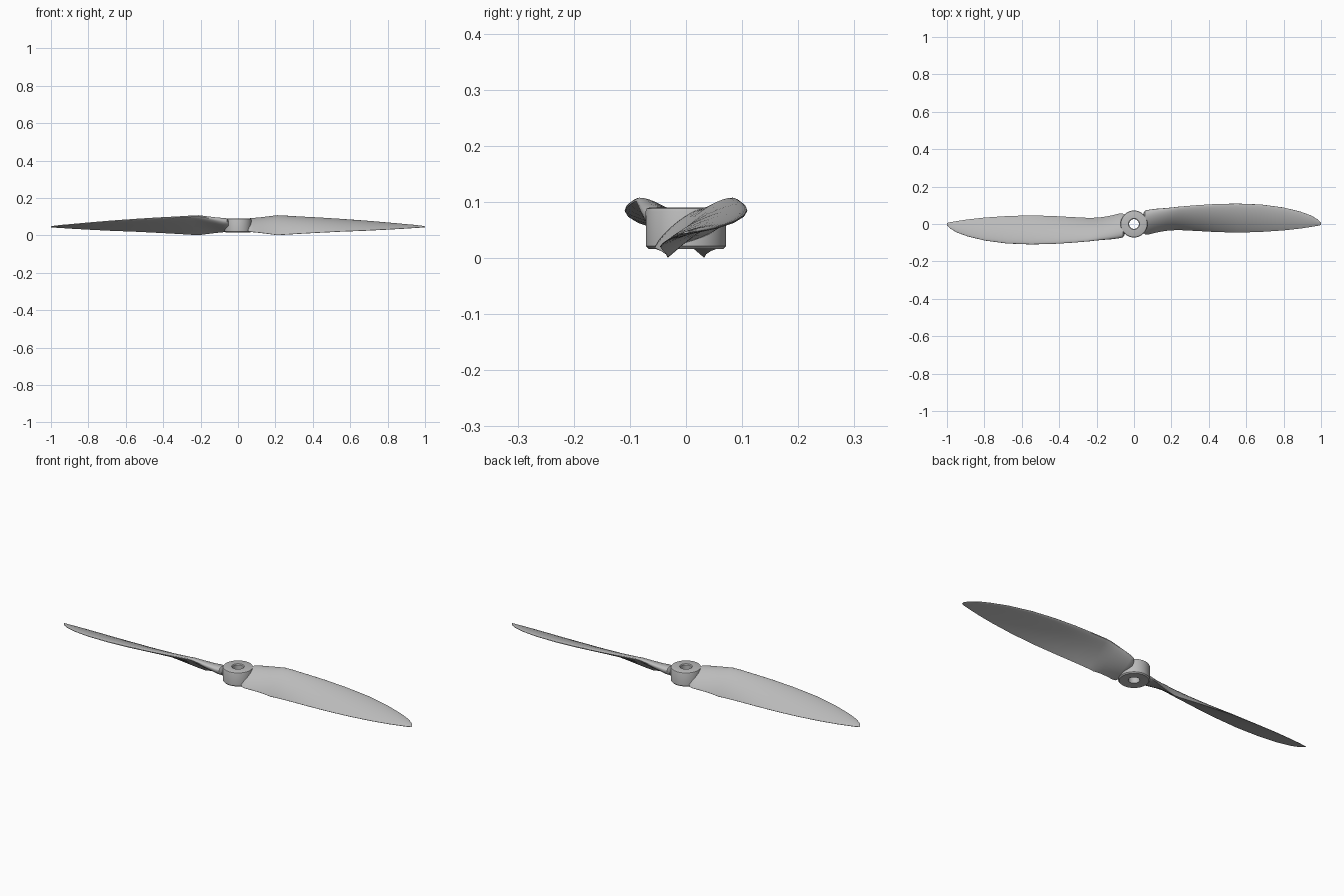
import bpy
import math
from mathutils import Vector

cube = bpy.data.objects.get("Cube")
if cube:
    bpy.data.objects.remove(cube)

grey = bpy.data.materials.new("light grey plastic")
grey.use_nodes = True
colour = (0.5, 0.5, 0.5, 1)
grey.diffuse_color = colour
grey.node_tree.nodes["Principled BSDF"].inputs["Base Color"].default_value = colour


def loft(name, rings, closed=False):
    """Skin a list of equal rings; cap the ends unless the loft closes on itself."""
    count, sides = len(rings), len(rings[0])
    verts = [point for ring in rings for point in ring]
    faces = []
    for r in range(count if closed else count - 1):
        low, high = r * sides, (r + 1) % count * sides
        for i in range(sides):
            j = (i + 1) % sides
            faces.append((low + i, low + j, high + j, high + i))
    if not closed:
        faces.append(tuple(reversed(range(sides))))
        faces.append(tuple(range((count - 1) * sides, count * sides)))
    mesh = bpy.data.meshes.new(name)
    mesh.from_pydata(verts, [], faces)
    mesh.materials.append(grey)
    part = bpy.data.objects.new(name, mesh)
    bpy.context.collection.objects.link(part)
    bpy.ops.object.select_all(action='DESELECT')
    part.select_set(True)
    bpy.context.view_layer.objects.active = part
    bpy.ops.object.mode_set(mode='EDIT')
    bpy.ops.mesh.select_all(action='SELECT')
    bpy.ops.mesh.normals_make_consistent(inside=False)
    bpy.ops.object.mode_set(mode='OBJECT')
    bpy.ops.object.shade_smooth_by_angle(angle=math.radians(35))
    return part


def circle(radius, z, sides=64):
    turn = math.tau / sides
    return [(radius * math.cos(i * turn), radius * math.sin(i * turn), z)
            for i in range(sides)]


def airfoil(x, trail_y, trail_z, lead_y, lead_z, thick, camber, steps=14):
    """Cambered section from a thin trailing edge to a round leading edge."""
    trail, lead = Vector((x, trail_y, trail_z)), Vector((x, lead_y, lead_z))
    chord = lead - trail
    normal = Vector((0, -chord.z, chord.y)).normalized()
    upper, lower = [], []
    for i in range(steps + 1):
        t = (1 - math.cos(math.pi * i / steps)) / 2
        half = thick * (1.3 * t ** 0.9 * (1 - t) ** 0.5) * 0.9 + 0.0008
        bend = 4 * camber * t * (1 - t)
        upper.append(trail + chord * t + normal * (bend + half))
        lower.append(trail + chord * t + normal * (bend - half))
    return upper + lower[::-1]


# Hub: a bored ring with softened rims
hub_profile = [(0.026, 0.018), (0.066, 0.016), (0.071, 0.021), (0.072, 0.083),
               (0.070, 0.088), (0.065, 0.090), (0.030, 0.090), (0.026, 0.086)]
loft("hub", [circle(r, z) for r, z in hub_profile], closed=True)

# Blade stations: x, trailing y and z, leading y and z, thickness, camber
stations = [
    (0.052, -0.048, 0.026, 0.060, 0.072, 0.040, 0.002),
    (0.060, -0.055, 0.020, 0.070, 0.080, 0.050, 0.003),
    (0.080, -0.055, 0.017, 0.075, 0.083, 0.048, 0.004),
    (0.120, -0.045, 0.013, 0.080, 0.090, 0.040, 0.006),
    (0.170, -0.036, 0.007, 0.084, 0.099, 0.032, 0.008),
    (0.210, -0.033, 0.001, 0.088, 0.105, 0.027, 0.010),
    (0.240, -0.032, 0.003, 0.092, 0.104, 0.025, 0.010),
    (0.320, -0.036, 0.008, 0.099, 0.099, 0.022, 0.010),
    (0.430, -0.042, 0.014, 0.106, 0.093, 0.020, 0.009),
    (0.550, -0.046, 0.020, 0.109, 0.085, 0.018, 0.008),
    (0.680, -0.042, 0.025, 0.104, 0.076, 0.015, 0.007),
    (0.800, -0.034, 0.031, 0.088, 0.066, 0.012, 0.005),
    (0.890, -0.024, 0.036, 0.066, 0.058, 0.009, 0.003),
    (0.950, -0.015, 0.040, 0.044, 0.053, 0.007, 0.002),
    (0.985, -0.009, 0.042, 0.022, 0.049, 0.005, 0.001),
    (1.000, -0.005, 0.044, 0.005, 0.047, 0.002, 0.000),
]

# Two identical blades, half a turn apart
for side, turn in (("left", 0), ("right", math.pi)):
    blade = loft(side + "_blade", [airfoil(*station) for station in stations])
    blade.rotation_euler.z = turn
